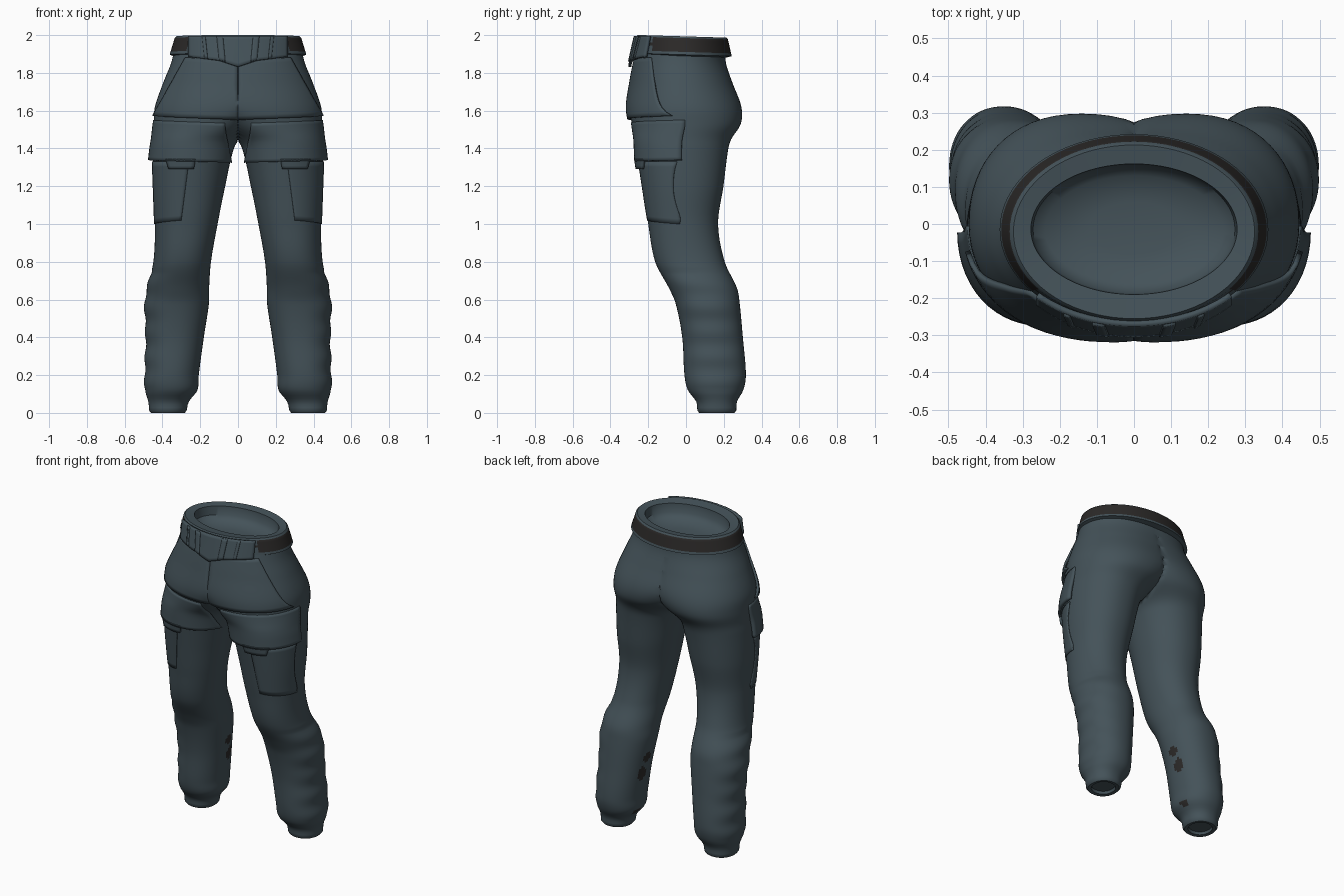
import bpy, bmesh, math
from mathutils import Vector

if "Cube" in bpy.data.objects:
    bpy.data.objects.remove(bpy.data.objects["Cube"])


def material(name, rgb):
    m = bpy.data.materials.new(name)
    m.diffuse_color = (*rgb, 1)
    m.use_nodes = True
    m.node_tree.nodes["Principled BSDF"].inputs["Base Color"].default_value = m.diffuse_color
    return m


CLOTH = material("slate_cloth", (0.058, 0.085, 0.1))
DARK = material("dark_webbing", (0.024, 0.022, 0.021))

# Key sections of one half, top to bottom: z, inner x, outer x, front y, back y
# (an inner x below zero means the section runs into its mirrored half)
ROWS = [
    (1.93, -.33, .335, -.255, .205),
    (1.85, -.30, .355, -.272, .212),
    (1.75, -.25, .395, -.288, .245),
    (1.62, -.20, .44, -.302, .293),
    (1.53, -.11, .446, -.286, .29),
    (1.45, -.01, .447, -.266, .24),
    (1.40, .022, .45, -.258, .224),
    (1.20, .068, .45, -.229, .198),
    (1.00, .108, .44, -.20, .17),
    (0.80, .143, .448, -.163, .205),
    (0.66, .153, .482, -.09, .27),
    (0.58, .154, .494, -.055, .284),
    (0.40, .181, .489, -.02, .301),
    (0.20, .208, .494, -.008, .317),
    (0.12, .215, .492, .01, .303),
    (0.06, .26, .475, .054, .27),
    (0.012, .272, .47, .06, .266),
]


def slope(i, c):
    lo, hi = max(i - 1, 0), min(i + 1, len(ROWS) - 1)
    return (ROWS[hi][c] - ROWS[lo][c]) / (ROWS[hi][0] - ROWS[lo][0])


def section(z):
    """Smoothly interpolated section at height z."""
    i = 0
    while i < len(ROWS) - 2 and z < ROWS[i + 1][0]:
        i += 1
    a, b = ROWS[i], ROWS[i + 1]
    d = b[0] - a[0]
    t = (z - a[0]) / d
    h = (2*t**3 - 3*t*t + 1, t**3 - 2*t*t + t, 3*t*t - 2*t**3, t**3 - t*t)
    return [h[0]*a[c] + h[1]*d*slope(i, c) + h[2]*b[c] + h[3]*d*slope(i + 1, c)
            for c in range(1, 5)]


def raw(ang, z):
    xi, xo, yf, yb = section(z)
    s, c = math.sin(ang), math.cos(ang)
    cx = (xi + xo) / 2
    if s < 0:  # the front bulges around the middle on the hips
        cx *= min(1, max(0, (1.75 - z) / .3))
    r = (xo - cx) if c > 0 else (cx - xi)
    x = cx + r * math.copysign(abs(c) ** .92, c)
    y = (yf + yb) / 2 + (yb - yf) / 2 * math.copysign(abs(s) ** .95, s)
    # soft cloth folds on the lower leg
    if 0.12 < z < 0.75 and c > 0:
        x += .004 * c * math.sin(z * 48)
    return Vector((x, y, z))


def surface(ang, z, off):
    e = .03
    t = raw(ang + e, z) - raw(ang - e, z)
    return raw(ang, z) + Vector((t.y, -t.x, 0)).normalized() * off


def angle_at(x, z):
    """Angle on the front of the section that lies at a given x."""
    lo, hi = -math.pi, -.02
    for _ in range(30):
        m = (lo + hi) / 2
        lo, hi = (m, hi) if raw(m, z).x < x else (lo, m)
    return lo


def finish(name, bm, mats=(CLOTH,), angle=40, thick=0, mirror=True):
    me = bpy.data.meshes.new(name)
    bm.to_mesh(me)
    bm.free()
    ob = bpy.data.objects.new(name, me)
    bpy.context.collection.objects.link(ob)
    for m in mats:
        me.materials.append(m)
    bpy.ops.object.select_all(action='DESELECT')
    ob.select_set(True)
    bpy.context.view_layer.objects.active = ob
    bpy.ops.object.shade_smooth_by_angle(angle=math.radians(angle))
    if thick:
        mod = ob.modifiers.new("thickness", 'SOLIDIFY')
        mod.thickness, mod.offset = thick, 0
    if mirror:
        mod = ob.modifiers.new("mirror", 'MIRROR')
        mod.merge_threshold = .0005
    return ob


def loft(rings):
    bm = bmesh.new()
    vs = [[bm.verts.new(p) for p in r] for r in rings]
    n = len(vs[0])
    for a, b in zip(vs, vs[1:]):
        for i in range(n):
            bm.faces.new((a[i], b[i], b[(i + 1) % n], a[(i + 1) % n]))
    return bm, vs


def plate(name, func, nu=14, nv=8, thick=.012, mirror=True):
    bm = bmesh.new()
    g = [[bm.verts.new(func(u / nu, v / nv)) for u in range(nu + 1)] for v in range(nv + 1)]
    for v in range(nv):
        for u in range(nu):
            bm.faces.new((g[v][u], g[v][u+1], g[v+1][u+1], g[v+1][u]))
    bmesh.ops.recalc_face_normals(bm, faces=bm.faces)
    return finish(name, bm, thick=thick, mirror=mirror)


def mix(p, t):
    return p[0] + (p[1] - p[0]) * t


def body_plate(name, top, bottom, x0, x1, off, **kw):
    """Patch on the cloth; x0, x1 and off run from their top to bottom values."""
    def f(u, v):
        z = mix((mix(top, u), mix(bottom, u)), v)
        a = (angle_at(mix(x0, v), z), angle_at(mix(x1, v), z))
        return surface(mix(a, u), z, mix(off, v))
    return plate(name, f, **kw)


# Trouser body: half loft, open along the middle where both halves meet
N, M = 64, 120
rings = []
for j in range(M + 1):
    z = mix((ROWS[0][0], ROWS[-1][0]), j / M)
    ring = [raw(-math.pi / 2 + math.tau * i / N, z) for i in range(N)]
    for p in ring:
        p.x = max(p.x, 0)
    rings.append(ring)
# closed, slightly recessed cuff end
for k, z in ((.9, .003), (.7, .003), (.66, .02)):
    rings.append([Vector((mix((.371, p.x), k), mix((.163, p.y), k), z)) for p in rings[M]])
rings[M + 1] = [Vector((p.x, p.y, 0)) for p in rings[M + 1]]
bm, vs = loft(rings)
bm.faces.new(vs[-1])
middle = [f for f in bm.faces if all(v.co.x < 1e-6 for v in f.verts)]
bmesh.ops.delete(bm, geom=middle, context='FACES')
bmesh.ops.remove_doubles(bm, verts=bm.verts, dist=1e-5)
bmesh.ops.recalc_face_normals(bm, faces=bm.faces)
# worn dark patches on the inside of the calf: y, z, half width, half height
PATCHES = ((.15, .46, .035, .03), (.18, .36, .03, .045), (.19, .11, .028, .018))
for f in bm.faces:
    p = f.calc_center_median()
    if p.x < .29 and any(((p.y - y) / w) ** 2 + ((p.z - z) / h) ** 2 < 1 for y, z, w, h in PATCHES):
        f.material_index = 1
finish("trouser_body", bm, (CLOTH, DARK))


# Waistband with inner lip and floor
def ellipse(z, rx, yf, yb, n=72):
    out = []
    for i in range(n):
        a = math.tau * i / n
        y = (yf + yb) / 2 + (yb - yf) / 2 * math.sin(a)
        out.append(Vector((rx * math.cos(a), y, z - .03 * y)))
    return out


rings = [ellipse(1.885, .335, -.255, .205)]
for k in range(7):  # outer face, narrowing upwards
    t = k / 6
    rings.append(ellipse(1.896 + .088 * t, .362 - .027 * t, -.272 + .01 * t, .242 - .02 * t))
for r in ((1.993, .325, -.255, .213), (1.985, .278, -.19, .162), (1.93, .272, -.186, .158),
          (1.90, .24, -.16, .13), (1.885, .12, -.08, .06)):
    rings.append(ellipse(*r))
bm, vs = loft(rings)
bm.faces.new(vs[-1])
bmesh.ops.recalc_face_normals(bm, faces=bm.faces)
for f in bm.faces:
    p = f.calc_center_median()
    outside = (p.x / .3) ** 2 + ((p.y + .02) / .22) ** 2 > 1
    away = abs(p.z - 1.945 + .03 * p.y)
    if outside and away < .04 and p.y > -.19 + away * .7:
        f.material_index = 1
finish("waistband", bm, (CLOTH, DARK), mirror=False)


# Front waist flap with a pointed lower edge, and its belt loops
def flap_point(x, v, off=0):
    ax = abs(x)
    low = 1.832 + .033 * min(ax / .1, 1) + .02 * max(0, (ax - .1) / .16)
    y = -.02 - (.248 + .03 * v) * math.sqrt(1 - (x / .36) ** 2)
    return Vector((x, y - off, mix((1.994, low), v)))


plate("waist_flap", lambda u, v: flap_point(-.26 + .52 * u, v), nu=36, thick=.016, mirror=False)
for name, x, w in (("inner_belt_loop", .067, .033), ("outer_belt_loop", .16, .016)):
    plate(name, lambda u, v: flap_point(x + w * u + .012 * (1 - v), .03 + .93 * v, .009), nu=3)

# Upper front panel with a slanted pocket edge
body_plate("front_panel", (1.87, 1.88), (1.552, 1.573), (.002, .002), (.275, .437), (.002, .012),
           nu=20, nv=14, thick=.014)
# Thigh pocket panel, flaring towards its lower edge
body_plate("thigh_panel", (1.535, 1.55), (1.325, 1.338), (.07, .055), (.4465, .4515), (-.004, .018),
           nu=24, nv=12, thick=.016)
# Pocket tab below the panel edge
body_plate("pocket_tab", (1.345, 1.345), (1.292, 1.292), (.225, .235), (.37, .355), (.017, .017),
           nu=8, nv=3, thick=.016)
# Thin cargo pocket on the outer thigh
body_plate("cargo_pocket", (1.33, 1.33), (1.02, 1.0), (.26, .30), (.4495, .4395), (.003, .001),
           nu=16, nv=12, thick=.008)
